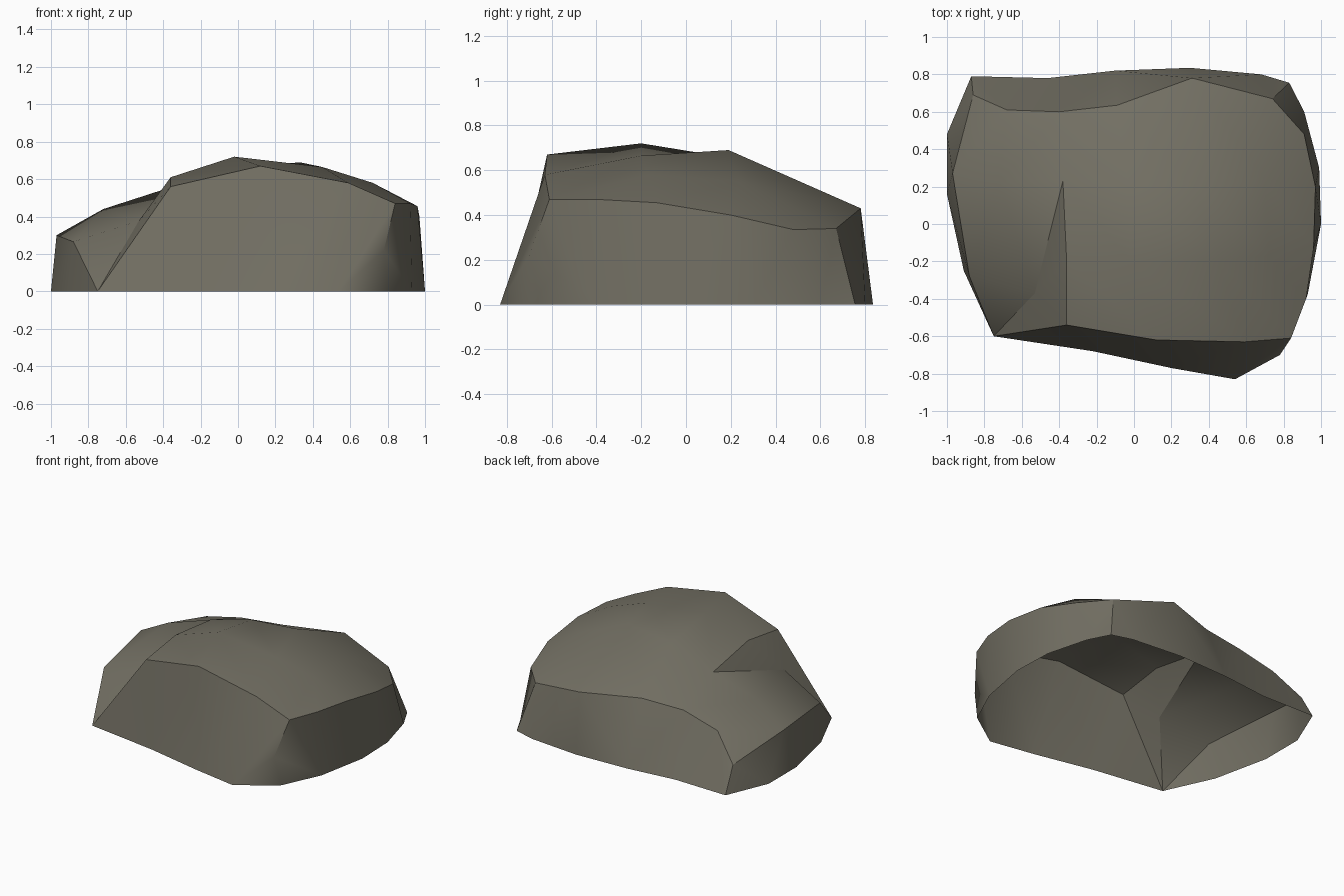
import bpy, bmesh, math
from mathutils import Vector

if "Cube" in bpy.data.objects:
    bpy.data.objects.remove(bpy.data.objects["Cube"])

bm = bmesh.new()


def pts(*coords):
    return [Vector(c) for c in coords]


def ground(*coords):
    return [Vector((x, y, 0)) for x, y in coords]


def face(*corners):
    bm.faces.new([bm.verts.new(c) for c in corners])


def stitch(a, b):
    """Fill the gap between two edge chains, always taking the shorter diagonal."""
    i = j = 0
    while i < len(a) - 1 or j < len(b) - 1:
        step_a = j == len(b) - 1 or (
            i < len(a) - 1 and (a[i + 1] - b[j]).length < (a[i] - b[j + 1]).length)
        if step_a:
            face(a[i], a[i + 1], b[j])
            i += 1
        else:
            face(a[i], b[j + 1], b[j])
            j += 1


# Ground outline, one chain per side
base_front = ground((-.75, -.60), (-.22, -.68), (.20, -.77), (.54, -.83))
base_right = ground((.80, -.65), (.93, -.37), (1, 0), (.99, .30), (.91, .60), (.83, .755))
base_back = base_right[-1:] + ground((.68, .80), (.30, .835), (-.10, .82), (-.46, .78), (-.87, .79))
base_left = base_back[-1:] + ground((-1, .48), (-1, .16), (-.91, -.25)) + base_front[:1]

# Shoulder edges
chip = Vector((.78, -.70, .22))
rim_front = pts((-.36, -.54, .56), (.12, -.62, .67), (.59, -.63, .58), (.84, -.61, .47))
rim_right = pts((.92, -.40, .47), (.96, -.13, .455), (.97, .20, .40), (.91, .48, .335))
rim_back = pts((.74, .67, .34), (.31, .78, .43), (-.09, .635, .437),
               (-.40, .60, .42), (-.68, .61, .35), (-.86, .69, .18))
rim_left = rim_back[-1:] + pts((-.97, .27, .30), (-.88, -.28, .265))

# Crown rows and notch corners
tip, notch_low, notch_mid = pts((-.38, .23, .55), (-.53, -.37, .377), (-.36, -.20, .61))
left_slope = Vector((-.72, .22, .44))
crown_back = pts((-.03, .20, .655), (.33, .19, .69), (.70, .24, .55))
crown_front = pts((-.02, -.20, .72), (.45, -.20, .665), (.72, -.17, .58))

# Side walls
stitch(base_front, rim_front + [chip])
face(base_front[-1], base_right[0], chip)
stitch(base_right, [chip, rim_front[-1]] + rim_right + rim_back[:1])
stitch(base_back, rim_back)
stitch(base_left, rim_left)

# Crown
stitch(rim_back[::-1], [rim_left[1], left_slope, tip] + crown_back + [rim_right[3]])
face(crown_back[-1], rim_right[2], rim_right[3])
rows = ([tip] + crown_back + [rim_right[2]],
        [notch_mid] + crown_front + [rim_right[1]],
        rim_front + [rim_right[0]])
for upper, lower in zip(rows, rows[1:]):
    for k in range(4):
        face(upper[k], lower[k], lower[k + 1], upper[k + 1])
stitch([rim_left[1], left_slope, tip], [rim_left[2], notch_low])

# Notch on the front left
foot = base_front[0]
face(rim_left[2], foot, notch_low)
face(foot, rim_front[0], notch_low)
face(notch_low, rim_front[0], notch_mid)
face(notch_low, notch_mid, tip)

bmesh.ops.remove_doubles(bm, verts=bm.verts[:], dist=.001)
bmesh.ops.recalc_face_normals(bm, faces=bm.faces[:])
# The shell is open below, so make sure the crown faces up
if sum(f.normal.z * f.calc_area() for f in bm.faces) < 0:
    bmesh.ops.reverse_faces(bm, faces=bm.faces[:])

mesh = bpy.data.meshes.new("boulder")
bm.to_mesh(mesh)
bm.free()
boulder = bpy.data.objects.new("boulder", mesh)
bpy.context.collection.objects.link(boulder)

stone = bpy.data.materials.new("warm_grey_stone")
stone.diffuse_color = (.17, .16, .125, 1)
stone.use_nodes = True
stone.node_tree.nodes["Principled BSDF"].inputs["Base Color"].default_value = stone.diffuse_color
mesh.materials.append(stone)

bpy.context.view_layer.objects.active = boulder
boulder.select_set(True)
bpy.ops.object.shade_smooth_by_angle(angle=math.radians(32))
